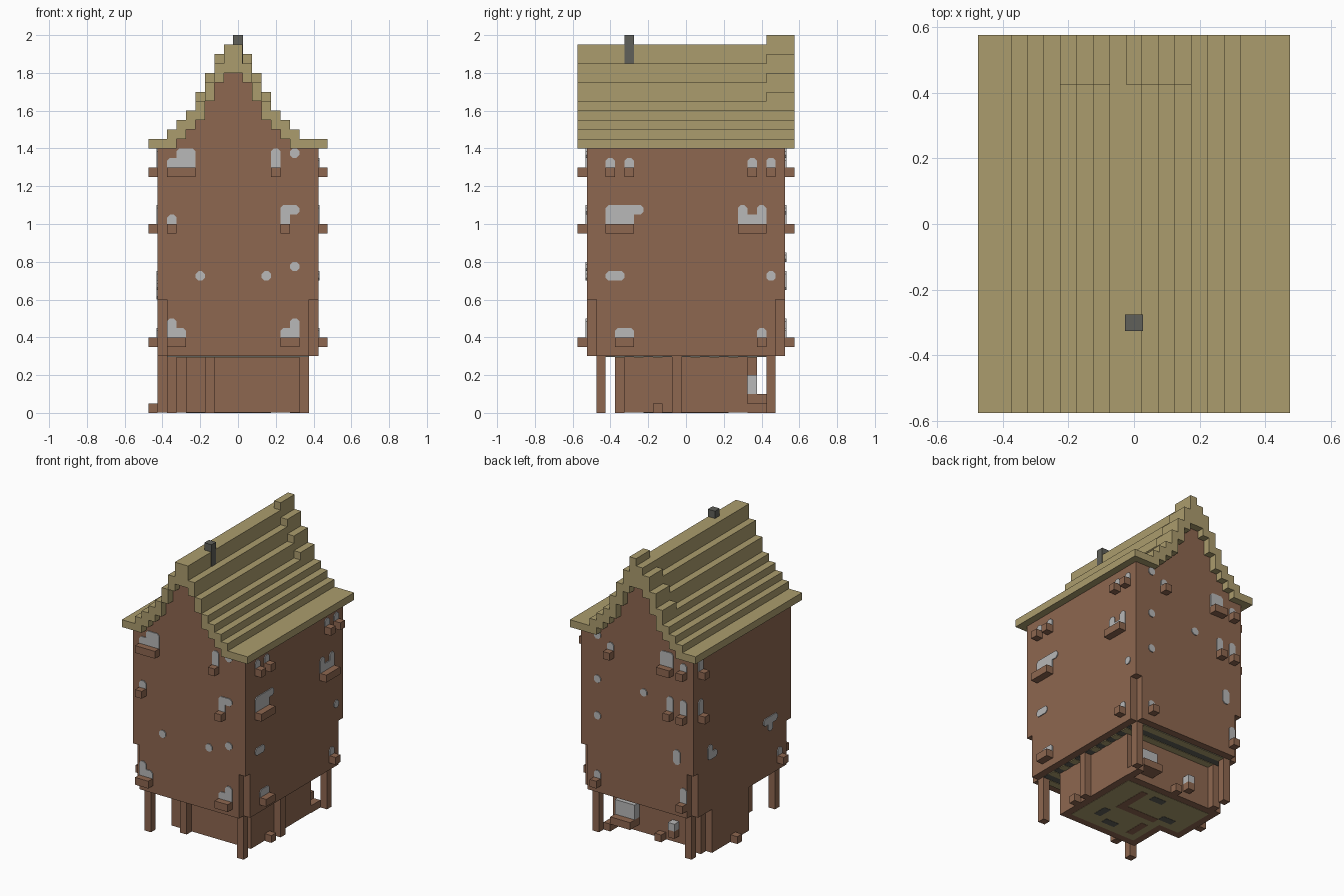
import bpy
import bmesh
from mathutils import Vector

V = 0.05        # size of one block
THIN = 0.006    # thickness of painted plates

cube = bpy.data.objects.get("Cube")
if cube:
    bpy.data.objects.remove(cube, do_unlink=True)


def material(name, r, g, b):
    m = bpy.data.materials.new(name)
    m.use_nodes = True
    m.diffuse_color = (r, g, b, 1)
    m.node_tree.nodes["Principled BSDF"].inputs["Base Color"].default_value = (r, g, b, 1)
    return m


timber = material("timber brown", .27, .135, .08)
thatch = material("thatch olive", .41, .335, .155)
glass = material("window grey", .48, .48, .48)
iron = material("flue dark grey", .115, .115, .1)


def finish(name, bm, mat):
    bmesh.ops.recalc_face_normals(bm, faces=bm.faces)
    mesh = bpy.data.meshes.new(name)
    bm.to_mesh(mesh)
    bm.free()
    mesh.materials.append(mat)
    obj = bpy.data.objects.new(name, mesh)
    bpy.context.collection.objects.link(obj)
    return obj


def add_box(bm, lo, hi):
    lo, hi = Vector(lo), Vector(hi)
    vs = bmesh.ops.create_cube(bm, size=1)["verts"]
    for v in vs:
        v.co = (lo + hi) / 2 + v.co * (hi - lo)


def boxes(name, mat, spans):
    """Each span is (x0, x1, y0, y1, z0, z1) in world units."""
    bm = bmesh.new()
    for x0, x1, y0, y1, z0, z1 in spans:
        add_box(bm, (x0, y0, z0), (x1, y1, z1))
    return finish(name, bm, mat)


def cells(x0, x1, y0, y1, z0, z1):
    """Inclusive block indices to world units."""
    h = V / 2
    return (x0 * V - h, x1 * V + h, y0 * V - h, y1 * V + h, z0 * V, z1 * V + V)


# Tower body, with notched lower corners
boxes("tower_walls", timber, [
    cells(-8, 8, -10, 10, 12, 27),
    cells(-8, 8, -9, 9, 6, 11),
    cells(-7, 7, -10, 10, 6, 11)])

# Corner posts
boxes("corner_posts", timber,
      [cells(sx * 7, sx * 7, sy * 9, sy * 9, 0, 5) for sx in (-1, 1) for sy in (-1, 1)])

# Base room and its pillars
room = [cells(-5, 6, -6, 6, 0, 5), cells(-8, -6, -1, 6, 0, 5)]
boxes("base_walls", timber, [r[:4] + (THIN, r[5]) for r in room])
boxes("base_pillars", timber, [
    cells(-3, -3, -7, -7, 0, 5), cells(7, 7, -1, -1, 0, 5), cells(-7, -7, 7, 7, 0, 5)])
boxes("base_blocks", timber, [
    cells(7, 7, -3, -3, 0, 0), cells(-9, -9, 2, 2, 0, 0), cells(-1, -1, 7, 7, 0, 0),
    cells(3, 5, 7, 8, 1, 1), cells(-3, -3, 7, 7, 1, 1), cells(6, 6, 7, 8, 0, 0)])
boxes("base_windows", glass, [cells(3, 5, 7, 7, 2, 3), cells(-3, -3, 7, 7, 2, 2)])

# Underside of the base: timber rim, straw floor, dark gaps
boxes("base_rim", timber, [r[:4] + (THIN / 2, THIN) for r in room])
boxes("base_floor", thatch, [cells(*c, 0, 0)[:4] + (THIN / 4, THIN)
                             for c in ((-4, 5, -5, 5), (-7, -5, 0, 5))])
boxes("floor_gaps", iron, [cells(*c, 0, 0)[:4] + (0, THIN)
                           for c in ((-1, 0, 4, 4), (3, 3, -3, -2), (-5, -4, 1, 1), (0, 1, -4, -4))])
boxes("floor_beams", timber, [cells(*c, 0, 0)[:4] + (0, THIN)
                              for c in ((2, 2, 0, 4), (-3, 1, 0, 0), (-3, -3, -4, -2))])

# Striped underside of the overhang
boxes("overhang_boards", iron, [cells(-7, 7, -9, 9, 6, 6)[:4] + (6 * V - THIN / 2, 6 * V)])
boxes("overhang_straw", thatch, [cells(-7, 7, y, y, 6, 6)[:4] + (6 * V - THIN, 6 * V)
                                 for y in range(-9, 10, 2)])

# Stepped roof: (steps from the ridge, underside, top) in blocks
RIDGE = -V / 2
profile = [(1, 36, 39), (2, 35, 37), (3, 33, 35), (4, 31, 33),
           (5, 30, 32), (6, 29, 31), (7, 28, 30), (9, 28, 29)]
roof, gable = [], []
previous = 0
for step, low, top in profile:
    for side in (-1, 1):
        outer = step + (side > 0 and step == 9)
        xs = sorted((RIDGE + side * previous * V, RIDGE + side * outer * V))
        roof.append((*xs, -.575, .575, low * V, top * V))
        if 1 < step < 5:
            roof.append((*xs, .425, .575, low * V, top * V + V))
        if low > 28:
            gable.append((*xs, -.525, .525, 28 * V, low * V))
    previous = step
roof.append(cells(0, 0, 9, 11, 39, 39))
boxes("thatched_roof", thatch, roof)
boxes("gable_walls", timber, gable)
x0, x1, y0, y1, z0, z1 = cells(0, 0, -6, -6, 37, 39)
boxes("chimney", iron, [(x0 - .002, x1 + .002, y0, y1, z0, z1)])

# Windows: (first, last, bottom, top) blocks along each wall
front = [(-7, -5, 26, 26), (-6, -5, 26, 27), (4, 4, 26, 27), (6, 6, 27, 27),
         (-7, -7, 20, 20), (5, 5, 20, 21), (5, 6, 21, 21), (-4, -4, 14, 14),
         (3, 3, 14, 14), (6, 6, 15, 15), (-7, -6, 8, 8), (-7, -7, 8, 9),
         (5, 6, 8, 8), (6, 6, 8, 9)]
right = [(-8, -8, 26, 26), (-6, -6, 26, 26), (7, 7, 26, 26), (9, 9, 26, 26),
         (-8, -6, 20, 21), (-6, -5, 21, 21), (6, 8, 20, 20), (6, 6, 20, 21),
         (8, 8, 20, 21), (-8, -7, 14, 14), (9, 9, 14, 14), (-7, -6, 8, 8), (8, 8, 8, 8)]
back = [(4, 4, 26, 26), (6, 6, 27, 27), (6, 6, 21, 21), (-5, -4, 26, 27),
        (-7, -7, 26, 26), (-1, -1, 21, 21), (-5, -5, 20, 21), (-7, -7, 20, 21),
        (6, 6, 16, 16), (-6, -6, 13, 14), (-7, -7, 8, 9), (6, 6, 8, 8)]
left = [(9, 9, 26, 27), (9, 9, 20, 21), (6, 7, 13, 13), (7, 7, 13, 14),
        (-6, -6, 12, 13), (-7, -5, 13, 13), (-8, -8, 8, 8)]

walls = {
    "front": (front, lambda u, d, z: (u, -.525 - d, z)),
    "back": (back, lambda u, d, z: (u, .525 + d, z)),
    "east": (right, lambda u, d, z: (.425 + d, u, z)),
    "west": (left, lambda u, d, z: (-.425 - d, u, z)),
}
SILL_ROWS = (8, 20, 26)
CUT = .015

for side, (windows, place) in walls.items():
    panes, sills = bmesh.new(), bmesh.new()
    for first, last, bottom, top in windows:
        a, b = first * V - V / 2, last * V + V / 2
        z0, z1 = bottom * V, top * V + V
        on_sill = bottom in SILL_ROWS
        # Pane with clipped corners, square where it meets a sill
        outline = [(a, z0 + CUT), (a, z1 - CUT), (a + CUT, z1), (b - CUT, z1),
                   (b, z1 - CUT), (b, z0 + CUT)]
        foot = 0 if on_sill else CUT
        outline += [(b - foot, z0), (a + foot, z0)]
        rings = [[panes.verts.new(place(u, d, z)) for u, z in outline] for d in (0, THIN)]
        panes.faces.new(rings[1])
        for i in range(len(outline)):
            panes.faces.new((rings[0][i - 1], rings[0][i], rings[1][i], rings[1][i - 1]))
        if on_sill:
            add_box(sills, place(a, 0, z0 - V), place(b, V, z0))
    finish(side + "_windows", panes, glass)
    finish(side + "_sills", sills, timber)
